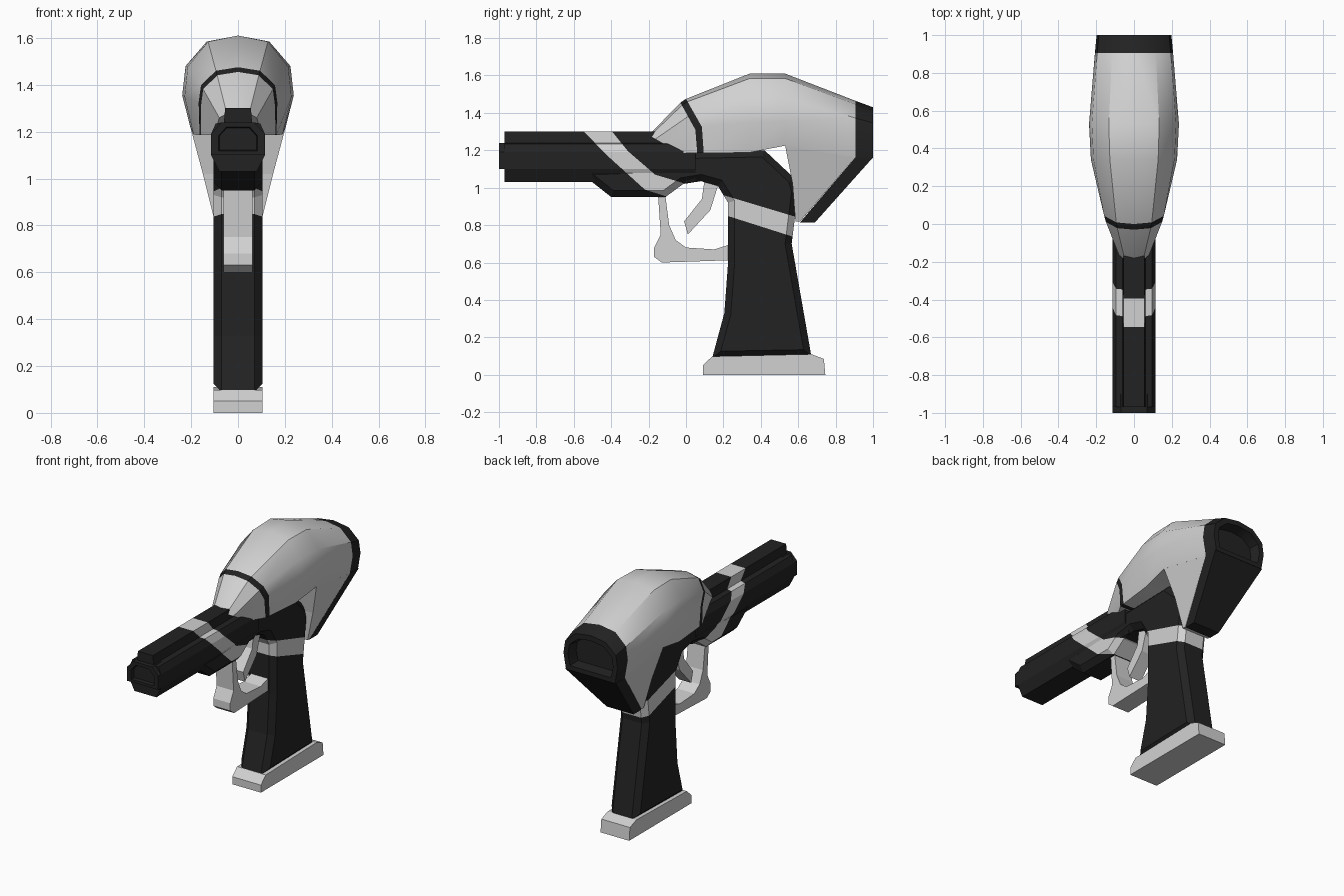
import bpy, bmesh
from mathutils import Vector

if "Cube" in bpy.data.objects:
    bpy.data.objects.remove(bpy.data.objects["Cube"])


def material(name, value):
    m = bpy.data.materials.new(name)
    m.diffuse_color = (value, value, value, 1)
    m.use_nodes = True
    m.node_tree.nodes["Principled BSDF"].inputs["Base Color"].default_value = m.diffuse_color
    return m


LIGHT = material("light_grey", 0.64)
DARK = material("near_black", 0.016)

# Diagonal stripe edges as (y, z), top to bottom
STRIPE_FRONT = [(-0.545, 1.30), (-0.43, 1.18), (-0.22, 0.99), (-0.11, 0.955)]
STRIPE_BACK = [(-0.395, 1.30), (-0.31, 1.195), (-0.165, 1.07), (-0.015, 1.025)]


def edge_y(line, z):
    for (y0, z0), (y1, z1) in zip(line, line[1:]):
        if z >= z1 or (y1, z1) == line[-1]:
            return y0 + (y1 - y0) * (z - z0) / (z1 - z0)


def cut_stripe(bm):
    bmesh.ops.triangulate(bm, faces=bm.faces[:])
    for line in (STRIPE_FRONT, STRIPE_BACK):
        for (y0, z0), (y1, z1) in zip(line, line[1:]):
            bmesh.ops.bisect_plane(bm, geom=bm.verts[:] + bm.edges[:] + bm.faces[:], dist=1e-5,
                                   plane_co=(0, y0, z0), plane_no=Vector((0, z1 - z0, y0 - y1)).normalized())
    for f in bm.faces:
        c = f.calc_center_median()
        if edge_y(STRIPE_FRONT, c.z) < c.y < edge_y(STRIPE_BACK, c.z):
            f.material_index = 1


def loft(name, rings, mats, bands=None, chamfer=0, stripe=False, smooth=False):
    """Closed skin through rings of points; bands gives the material of each span."""
    bm = bmesh.new()
    rows = [[bm.verts.new(p) for p in r] for r in rings]
    n = len(rows[0])
    for k in range(len(rows) - 1):
        a, b = rows[k], rows[k + 1]
        for i in range(n):
            j = (i + 1) % n
            f = bm.faces.new((a[i], a[j], b[j], b[i]))
            f.material_index = bands[k] if bands else 0
    caps = [bm.faces.new(rows[0][::-1]), bm.faces.new(rows[-1])]
    if bands:
        caps[0].material_index, caps[1].material_index = bands[0], bands[-1]
    bmesh.ops.recalc_face_normals(bm, faces=bm.faces[:])
    if chamfer:
        rim = list({e for f in caps for e in f.edges})
        bmesh.ops.bevel(bm, geom=rim, offset=chamfer, segments=1, profile=0.5,
                        affect='EDGES', clamp_overlap=True)
    if stripe:
        cut_stripe(bm)
    me = bpy.data.meshes.new(name)
    bm.to_mesh(me)
    bm.free()
    for m in mats:
        me.materials.append(m)
    ob = bpy.data.objects.new(name, me)
    bpy.context.collection.objects.link(ob)
    if smooth:
        bpy.ops.object.select_all(action='DESELECT')
        ob.select_set(True)
        bpy.context.view_layer.objects.active = ob
        bpy.ops.object.shade_smooth_by_angle(angle=0.6)
    return ob


def prism(name, profile, width, mats, **kw):
    """Side profile (y, z) extruded to both sides; width may depend on z."""
    w = width if callable(width) else (lambda z: width)
    return loft(name, [[(s * w(z), y, z) for y, z in profile] for s in (-1, 1)], mats, **kw)


def along_y(name, half, ys, mats, **kw):
    """Half cross-section (x, z) mirrored and extruded along y."""
    section = half + [(-x, z) for x, z in reversed(half)]
    return loft(name, [[(x, y, z) for x, z in section] for y in ys], mats, **kw)


# Barrel with stepped top, and muzzle collar with a recessed bore
along_y("barrel", [(0.055, 1.30), (0.06, 1.24), (0.095, 1.235), (0.115, 1.19), (0.115, 1.10), (0.08, 1.03)],
        (-0.97, 0.05), [DARK, LIGHT], stripe=True)
collar = [(0.07, 1.24), (0.115, 1.19), (0.115, 1.10), (-0.115, 1.10), (-0.115, 1.19), (-0.07, 1.24)]
loft("muzzle", [[(x * s, y, 1.165 + (z - 1.165) * s) for x, z in collar]
                for y, s in ((-0.9, 1), (-1.0, 1), (-1.0, 0.72), (-0.975, 0.68))], [DARK])

# Frame and grip in one chamfered profile
prism("frame_and_grip",
      [(-0.59, 1.10), (-0.40, 0.95), (-0.11, 0.95), (-0.015, 1.02), (0.08, 1.035), (0.17, 1.01), (0.225, 0.92),
       (0.225, 0.60), (0.205, 0.33), (0.14, 0.09), (0.67, 0.10), (0.565, 0.70), (0.60, 0.98), (0.58, 1.05),
       (0.42, 1.20), (-0.05, 1.19), (-0.10, 1.12)],
      0.105, [DARK, LIGHT], chamfer=0.035, stripe=True)

# Base plate
prism("base_plate", [(0.09, 0), (0.745, 0), (0.737, 0.085), (0.67, 0.11), (0.14, 0.098), (0.09, 0.05)],
      0.105, [LIGHT])

# Trigger guard and trigger
prism("trigger_guard",
      [(-0.15, 0.97), (-0.135, 0.75), (-0.17, 0.68), (-0.17, 0.63), (-0.13, 0.60), (0.23, 0.612), (0.23, 0.695),
       (0.15, 0.67), (0.0, 0.68), (-0.055, 0.72), (-0.09, 0.80), (-0.112, 0.97)], 0.062, [LIGHT])
prism("trigger", [(0.10, 1.05), (0.085, 0.94), (-0.01, 0.82), (0.01, 0.75), (0.13, 0.88), (0.18, 1.04)],
      0.045, [LIGHT])


# Domed shell: arch sections given by crown (y, z), widest (y, z, x) and bottom (y, z, x)
def arch(crown, wide, low):
    (yt, zt), (yw, zw, w), (yb, zb, wb) = crown, wide, low
    half = [(wb, yb, zb)]
    for c, s in ((1, 0), (0.94, 0.49), (0.56, 0.9)):
        half.append((c * w, yw + (yt - yw) * s, zw + (zt - zw) * s))
    return half + [(0, yt, zt)] + [(-x, y, z) for x, y, z in reversed(half)]


loft("shell", [
    arch((-0.20, 1.28), (-0.13, 1.24, 0.085), (-0.02, 1.185, 0.11)),
    arch((-0.03, 1.455), (0.05, 1.31, 0.158), (0.06, 1.185, 0.160)),
    arch((0.00, 1.475), (0.085, 1.325, 0.168), (0.095, 1.185, 0.164)),
    arch((0.34, 1.61), (0.34, 1.35, 0.228), (0.34, 1.188, 0.19)),
    arch((0.53, 1.61), (0.53, 1.355, 0.238), (0.53, 1.225, 0.205)),
    arch((0.905, 1.465), (0.905, 1.285, 0.207), (0.905, 1.16, 0.185)),
    arch((1.0, 1.43), (1.0, 1.265, 0.198), (1.0, 1.16, 0.18)),
    arch((1.0, 1.395), (1.0, 1.265, 0.165), (1.0, 1.19, 0.15)),
    arch((0.93, 1.385), (0.93, 1.265, 0.155), (0.93, 1.20, 0.14)),
], [LIGHT, DARK], bands=[0, 1, 0, 0, 0, 1, 1, 1], smooth=True)


# Rear skirt below the shell, with its dark sloping back
def skirt_width(z):
    return 0.10 + (z - 0.82) * 0.25 if z < 1.2 else 0.205


prism("rear_skirt", [(0.53, 1.226), (0.905, 1.162), (0.61, 0.82), (0.585, 0.82), (0.57, 1.02)],
      skirt_width, [LIGHT])
prism("rear_skirt_back", [(0.905, 1.162), (1.0, 1.162), (0.69, 0.815), (0.61, 0.815)], skirt_width, [DARK])
